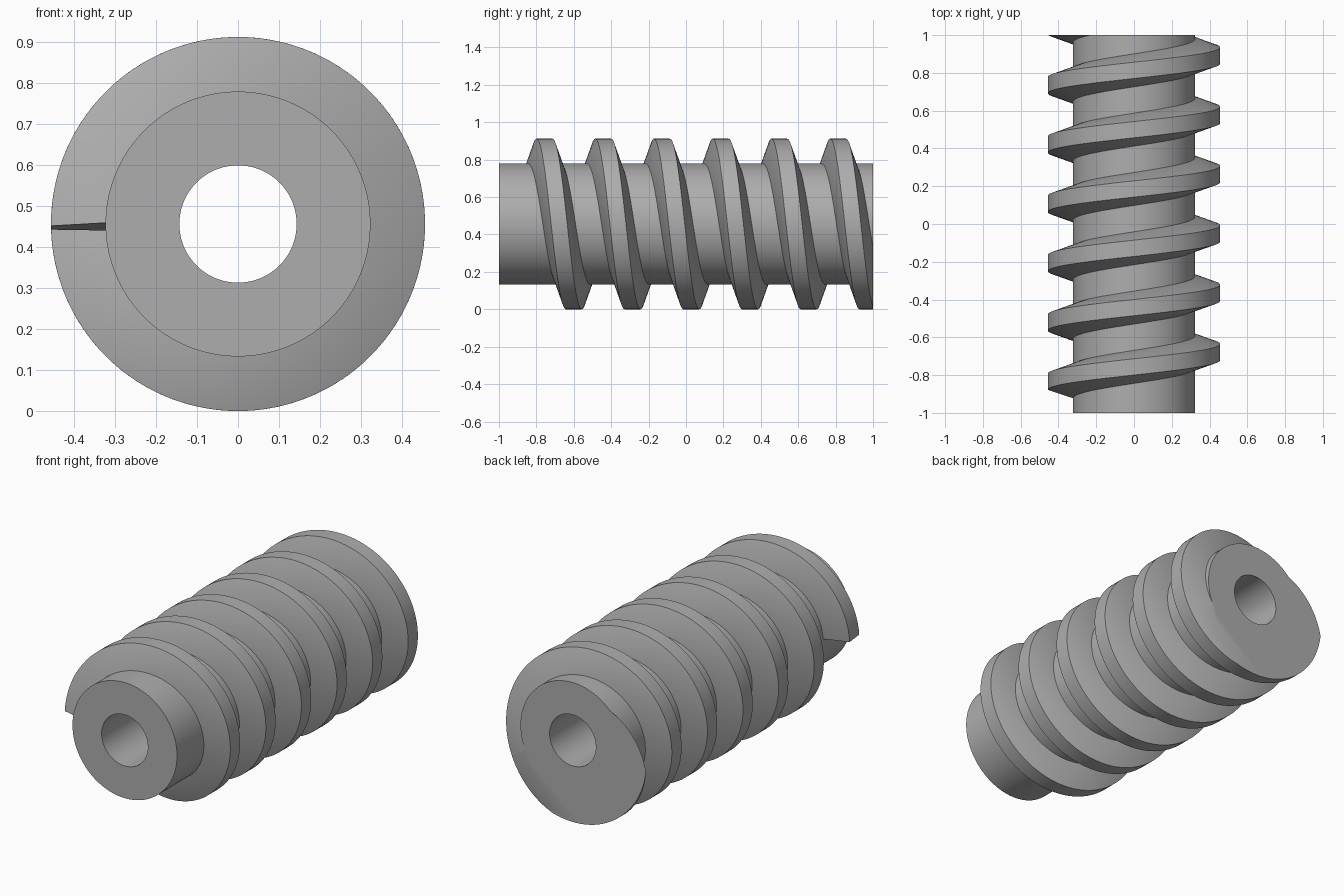
import bpy, bmesh, math
from mathutils import Vector

if "Cube" in bpy.data.objects:
    bpy.data.objects.remove(bpy.data.objects["Cube"])

CZ = 0.456                       # height of the shaft axis
R_OUT, R_CORE, R_BORE = 0.456, 0.323, 0.143
PITCH = 0.314
SEG = 96                         # steps per turn

grey = bpy.data.materials.new("steel grey")
grey.diffuse_color = (0.42, 0.42, 0.42, 1)
grey.use_nodes = True
grey.node_tree.nodes["Principled BSDF"].inputs["Base Color"].default_value = grey.diffuse_color


def finish(bm, name):
    bmesh.ops.recalc_face_normals(bm, faces=bm.faces)
    me = bpy.data.meshes.new(name)
    bm.to_mesh(me)
    bm.free()
    me.materials.append(grey)
    ob = bpy.data.objects.new(name, me)
    bpy.context.collection.objects.link(ob)
    bpy.ops.object.select_all(action='DESELECT')
    ob.select_set(True)
    bpy.context.view_layer.objects.active = ob
    bpy.ops.object.shade_smooth_by_angle(angle=math.radians(30))
    return ob


def point(r, a, y):
    return (r * math.cos(a), y, CZ + r * math.sin(a))


def skin(bm, rings, closed):
    """Join successive closed profile rings with quads."""
    n = len(rings[0])
    pairs = list(zip(rings, rings[1:])) + ([(rings[-1], rings[0])] if closed else [])
    for a, b in pairs:
        for i in range(n):
            j = (i + 1) % n
            bm.faces.new((a[i], a[j], b[j], b[i]))


# Hollow shaft: rectangular section revolved round the y axis
bm = bmesh.new()
section = [(R_BORE, -1), (R_CORE, -1), (R_CORE, 1), (R_BORE, 1)]
skin(bm, [[bm.verts.new(point(r, 2 * math.pi * k / SEG, y)) for r, y in section]
          for k in range(SEG)], True)
finish(bm, "shaft")

# Thread: trapezoid swept along a helix, square to its path
bm = bmesh.new()
profile = [(-0.086, R_CORE - 0.01), (-0.086, R_CORE), (-0.0425, R_OUT),
           (0.0425, R_OUT), (0.086, R_CORE), (0.086, R_CORE - 0.01)]
lead = PITCH / (2 * math.pi * R_OUT)
rings = []
for k in range(int(6.6 * SEG)):
    turn = k / SEG
    a = math.pi + 0.02 - 2 * math.pi * turn
    y = -0.836 + PITCH * turn
    rings.append([bm.verts.new(point(r, a + u * lead / r, y + u)) for u, r in profile])
skin(bm, rings, False)
bm.faces.new(rings[0])
bm.faces.new(rings[-1])

# Trim the thread flush with the back end of the shaft
cut = bmesh.ops.bisect_plane(bm, geom=bm.verts[:] + bm.edges[:] + bm.faces[:],
                             plane_co=Vector((0, 1, 0)), plane_no=Vector((0, 1, 0)),
                             clear_outer=True)
edges = [e for e in cut["geom_cut"] if isinstance(e, bmesh.types.BMEdge)]
bmesh.ops.edgeloop_fill(bm, edges=edges)
finish(bm, "thread")
